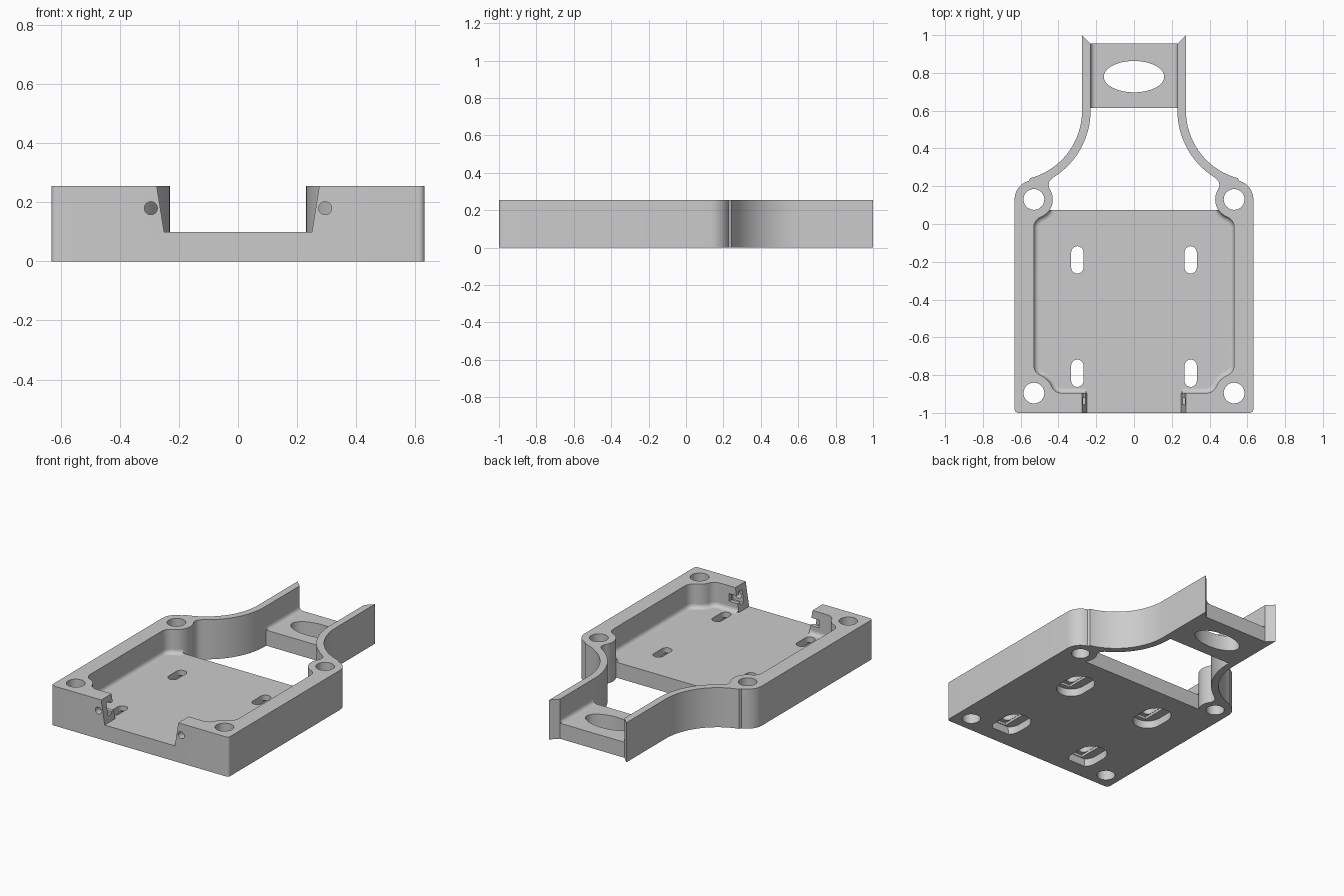
import bpy, bmesh
from math import sin, cos, pi, radians
from mathutils import Vector

cube = bpy.data.objects.get("Cube")
if cube:
    bpy.data.objects.remove(cube, do_unlink=True)

HEIGHT, FLOOR = 0.255, 0.1
HOLE_X, REAR_Y, FRONT_Y = 0.53, 0.13, -0.895
FLOOR_BACK = 0.075

grey = bpy.data.materials.new("light_grey")
grey.use_nodes = True
grey.diffuse_color = (0.6, 0.6, 0.6, 1)
grey.node_tree.nodes["Principled BSDF"].inputs["Base Color"].default_value = (0.6, 0.6, 0.6, 1)


def arc(cx, cy, r, a0, a1, n=10, ry=None):
    """Points on an arc between two angles in degrees."""
    pts = []
    for i in range(n + 1):
        a = radians(a0 + (a1 - a0) * i / n)
        pts.append((cx + r * cos(a), cy + (ry or r) * sin(a)))
    return pts


def circle(cx, cy, r, n=40, ry=None):
    return arc(cx, cy, r, 0, 360, n, ry)[:-1]


def rect(x0, x1, y0, y1):
    return [(x0, y0), (x1, y0), (x1, y1), (x0, y1)]


def stadium(cx, cy, r, half):
    return arc(cx, cy + half, r, 0, 180, 14) + arc(cx, cy - half, r, 180, 360, 14)


def add_object(name, bm):
    mesh = bpy.data.meshes.new(name)
    bm.to_mesh(mesh)
    bm.free()
    mesh.materials.append(grey)
    obj = bpy.data.objects.new(name, mesh)
    bpy.context.collection.objects.link(obj)
    return obj


def prism(name, pts, z0, z1):
    bm = bmesh.new()
    face = bm.faces.new([bm.verts.new((x, y, z0)) for x, y in pts])
    top = bmesh.ops.extrude_face_region(bm, geom=[face])["geom"]
    verts = [v for v in top if isinstance(v, bmesh.types.BMVert)]
    bmesh.ops.translate(bm, verts=verts, vec=(0, 0, z1 - z0))
    bmesh.ops.recalc_face_normals(bm, faces=bm.faces)
    return add_object(name, bm)


def finish(obj, cutters=(), mirror=False):
    """Cut, mirror, apply everything and shade."""
    for c in cutters:
        c.hide_render = True
        mod = obj.modifiers.new("cut", 'BOOLEAN')
        mod.operation, mod.solver, mod.object = 'DIFFERENCE', 'EXACT', c
    if mirror:
        mod = obj.modifiers.new("mirror", 'MIRROR')
        mod.use_mirror_merge = False
    bpy.context.view_layer.update()
    deps = bpy.context.evaluated_depsgraph_get()
    mesh = bpy.data.meshes.new_from_object(obj.evaluated_get(deps))
    obj.modifiers.clear()
    obj.data = mesh
    for c in cutters:
        bpy.data.objects.remove(c, do_unlink=True)
    bpy.ops.object.select_all(action='DESELECT')
    obj.select_set(True)
    bpy.context.view_layer.objects.active = obj
    bpy.ops.object.shade_smooth_by_angle(angle=radians(30))


# Outline of one side wall: outer edge, then the flared arm
outer = [(0.234, -1)]
outer += arc(0.612, -0.98, 0.02, -90, 0, 6)
outer += arc(HOLE_X, REAR_Y, 0.102, 0, 75, 14)
outer += arc(0.645, 0.6, 0.37, 255, 180, 24)
outer += [(0.275, 1.0)]
# Inner edge of the arm and the rear screw post
inner_arm = [(0.23, 0.955)] + arc(0.645, 0.6, 0.415, 180, 237, 20)
inner_arm += [(0.433, 0.242), (0.443, 0.232), (0.45, 0.22), (0.452, 0.207)]
inner_arm += arc(HOLE_X, REAR_Y, 0.1, 145, 208, 10)
# Inner edge of the tray, from the floor's back edge to the front gap
tray = arc(HOLE_X, REAR_Y, 0.1, 213.4, 248, 7)
tray += arc(0.47, -0.018, 0.06, 68, 0, 8)
tray += arc(0.47, -0.747, 0.06, 0, -68, 8)
tray += arc(HOLE_X, FRONT_Y, 0.1, 112, 158, 8)[1:]
tray += arc(0.382, -0.835, 0.06, -22, -90, 8)[1:]

walls = prism("side_walls", outer + inner_arm + tray + [(0.234, FRONT_Y)], 0, HEIGHT)
# Slope the wall ends beside the front gap
for v in walls.data.vertices:
    if v.co.x < 0.24 and v.co.y < -0.8 and v.co.z > FLOOR:
        v.co.x = 0.275
cuts = [prism("post_hole", circle(HOLE_X, y, 0.055), -0.1, 0.4) for y in (REAR_Y, FRONT_Y)]
cuts.append(prism("nut_slot", rect(0.2, 0.335, -0.955, -0.92), 0.14, 0.22))
cuts.append(prism("nut_opening", rect(0.2, 0.32, -0.93, -0.85), 0.155, 0.205))
screw = prism("screw_hole", circle(0.295, 0.18, 0.022, 24), 0.85, 1.1)
screw.rotation_euler.x = pi / 2
cuts.append(screw)
finish(walls, cuts, mirror=True)

# Tray floor with countersunk mounting slots
half = tray + [(0.25, FRONT_Y), (0.25, -1)]
floor = prism("tray_floor", half + [(-x, y) for x, y in reversed(half)], 0, FLOOR)
cuts = []
for x in (-0.3, 0.3):
    for y in (-0.19, -0.79):
        cuts.append(prism("slot", stadium(x, y, 0.0325, 0.04), -0.1, 0.2))
        cuts.append(prism("slot_recess", stadium(x, y, 0.09, 0.04), -0.1, 0.05))
        cuts.append(prism("slot_step", rect(x - 0.034, x + 0.034, y - 0.1, y + 0.1), -0.1, 0.066))
finish(floor, cuts)

# Bridge between the arms with an oval opening
bridge = prism("rear_bridge", rect(-0.23, 0.23, 0.615, 0.955), 0, FLOOR)
finish(bridge, [prism("oval", circle(0, 0.78, 0.16, 64, 0.083), -0.1, 0.2)])


def cove(name, path, r=0.025, steps=5):
    """Concave fillet strip between a wall and the floor beside it."""
    bm = bmesh.new()
    rows = []
    for i, p in enumerate(path):
        a, b = path[max(i - 1, 0)], path[min(i + 1, len(path) - 1)]
        t = (Vector(b) - Vector(a)).normalized()
        row = []
        for k in range(steps + 1):
            ang = pi / 2 * k / steps
            d = r - r * cos(ang)
            row.append(bm.verts.new((p[0] + t.y * d, p[1] - t.x * d, FLOOR + r - r * sin(ang))))
        rows.append(row)
    for r0, r1 in zip(rows, rows[1:]):
        for k in range(steps):
            bm.faces.new((r0[k], r0[k + 1], r1[k + 1], r1[k]))
    finish(add_object(name, bm), mirror=True)


cove("tray_fillet", tray + [(0.255, FRONT_Y)])
cove("bridge_fillet", [(0.23, 0.955), (0.23, 0.615)])
